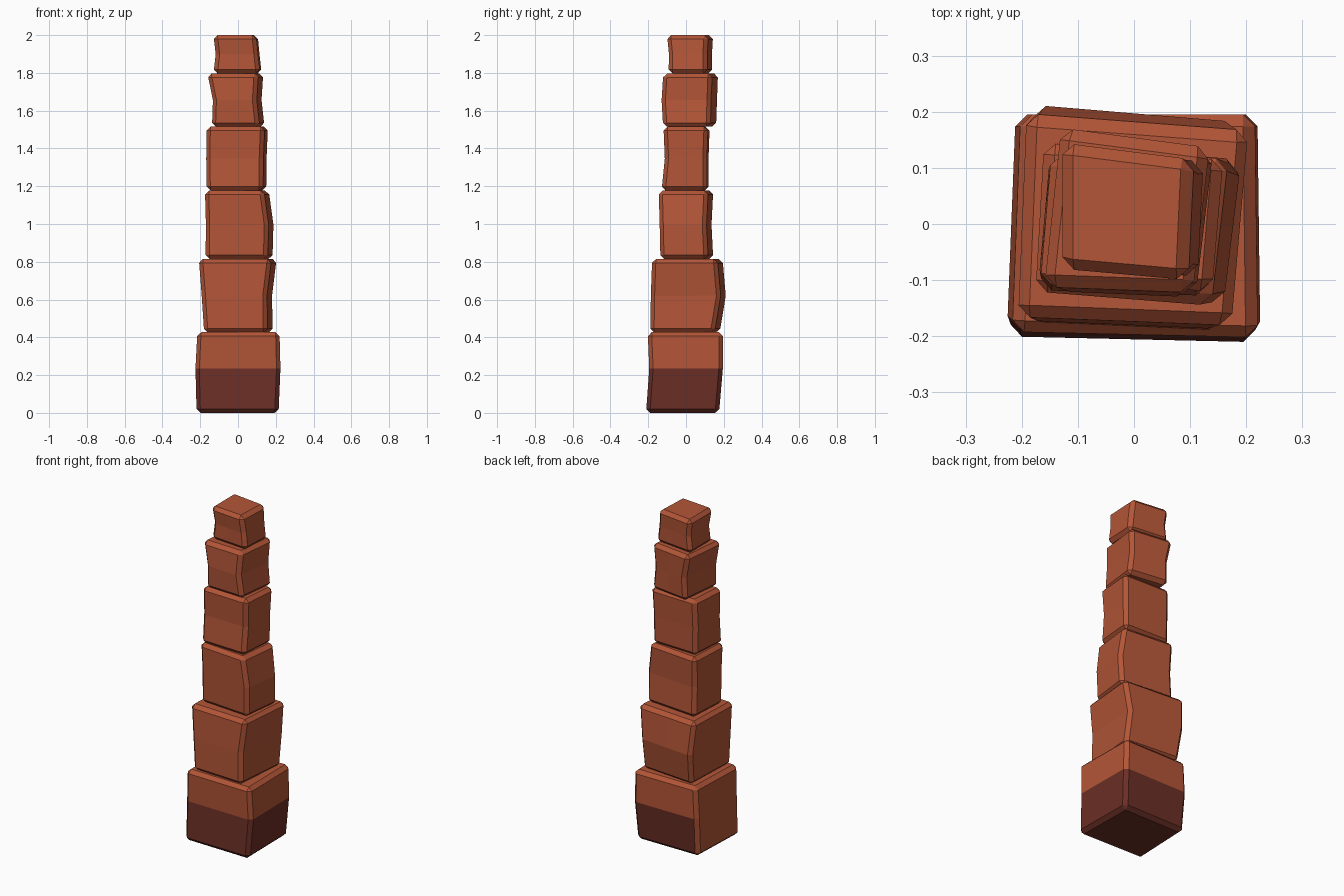
import bpy, bmesh
from mathutils import Vector

if "Cube" in bpy.data.objects:
    bpy.data.objects.remove(bpy.data.objects["Cube"])


def material(name, rgb):
    m = bpy.data.materials.new(name)
    m.diffuse_color = (*rgb, 1)
    m.use_nodes = True
    m.node_tree.nodes["Principled BSDF"].inputs["Base Color"].default_value = m.diffuse_color
    return m


CLAY = material("terracotta", (0.45, 0.092, 0.038))
DARK = material("dark_brown", (0.147, 0.028, 0.019))

# z bottom, z top, waist fraction,
# (x min, x max, y min, y max) at bottom, waist and top,
# corner skew of left, right, front and back sides
BLOCKS = [
    (0.00, 0.427, 0.55, (-.22, .215, -.212, .175), (-.226, .225, -.195, .195),
     (-.216, .22, -.203, .195), (.015, .005, -.01, .0)),
    (0.425, 0.815, 0.5, (-.18, .185, -.19, .18), (-.193, .182, -.187, .212),
     (-.208, .206, -.18, .195), (.015, -.03, -.015, .03)),
    (0.815, 1.177, 0.5, (-.173, .185, -.137, .146), (-.171, .19, -.141, .137),
     (-.176, .165, -.146, .146), (.015, -.03, -.025, .03)),
    (1.177, 1.515, 0.5, (-.167, .151, -.13, .12), (-.17, .153, -.113, .12),
     (-.167, .16, -.12, .126), (.02, -.02, -.01, .01)),
    (1.515, 1.797, 0.5, (-.14, .143, -.122, .162), (-.135, .127, -.13, .167),
     (-.164, .136, -.121, .172), (.03, -.03, -.01, .035)),
    (1.797, 2.00, 0.5, (-.13, .126, -.094, .141), (-.118, .115, -.092, .14),
     (-.13, .105, -.102, .146), (.0, -.01, -.02, .03)),
]


def ring_grid(box, skew, z):
    """3 x 3 points of one level: skewed corners, side middles and centre."""
    x0, x1, y0, y1 = box
    l, r, f, b = skew
    at = {
        (0, 0): (x0 + max(-l, 0), y0 + max(-f, 0)),
        (2, 0): (x1 - max(-r, 0), y0 + max(f, 0)),
        (0, 2): (x0 + max(l, 0), y1 - max(-b, 0)),
        (2, 2): (x1 - max(r, 0), y1 - max(b, 0)),
    }
    p = {k: Vector((*v, z)) for k, v in at.items()}
    for i in (0, 2):
        p[1, i] = (p[0, i] + p[2, i]) / 2
        p[i, 1] = (p[i, 0] + p[i, 2]) / 2
    p[1, 1] = (p[1, 0] + p[1, 2]) / 2
    return p


def stone_block(index, spec):
    z0, z1, waist, low, mid, top, skew = spec
    heights = (z0, z0 + (z1 - z0) * waist, z1)
    levels = [ring_grid(b, skew, z) for b, z in zip((low, mid, top), heights)]
    bm = bmesh.new()
    v = {}
    for k, level in enumerate(levels):
        for (i, j), co in level.items():
            if (i, j, k) != (1, 1, 1):
                v[i, j, k] = bm.verts.new(co)
    grid = {vert: key for key, vert in v.items()}

    # two by two quads on each of the six sides
    for axis in range(3):
        for side in (0, 2):
            for a in (0, 1):
                for b in (0, 1):
                    quad = []
                    for s, t in ((a, b), (a + 1, b), (a + 1, b + 1), (a, b + 1)):
                        key = [s, t]
                        key.insert(axis, side)
                        quad.append(v[tuple(key)])
                    bm.faces.new(quad)
    bmesh.ops.recalc_face_normals(bm, faces=bm.faces)

    # chamfer the twelve outer edges
    def outer(e):
        a, b = (grid[x] for x in e.verts)
        return sum(p == q and p != 1 for p, q in zip(a, b)) == 2
    bmesh.ops.bevel(bm, geom=[e for e in bm.edges if outer(e)], offset=0.021,
                    segments=1, affect='EDGES', profile=0.5)
    bmesh.ops.triangulate(bm, faces=[f for f in bm.faces if len(f.verts) > 4])
    bmesh.ops.recalc_face_normals(bm, faces=bm.faces)

    # dark foot on every side of the lowest block but the left
    if index == 0:
        for f in bm.faces:
            n = f.normal
            if f.calc_center_median().z < heights[1] and (n.x > -0.5 or n.y < -0.5):
                f.material_index = 1

    name = "block_%d" % (index + 1)
    mesh = bpy.data.meshes.new(name)
    bm.to_mesh(mesh)
    bm.free()
    mesh.materials.append(CLAY)
    if index == 0:
        mesh.materials.append(DARK)
    bpy.context.collection.objects.link(bpy.data.objects.new(name, mesh))


for n, spec in enumerate(BLOCKS):
    stone_block(n, spec)
